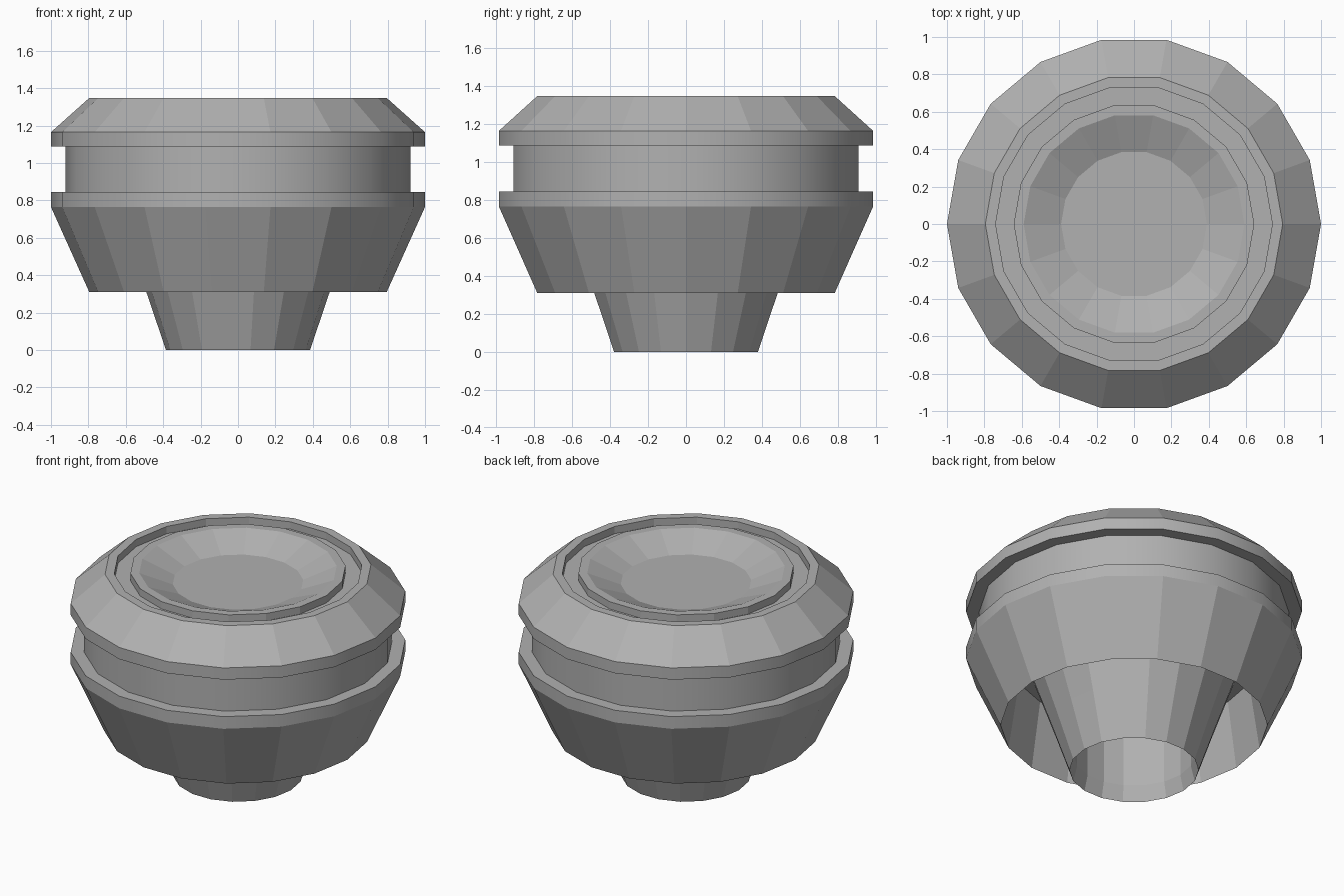
import bpy, bmesh
from math import cos, sin, tau, radians

if "Cube" in bpy.data.objects:
    bpy.data.objects.remove(bpy.data.objects["Cube"])

SIDES = 18
grey = bpy.data.materials.new("dark_grey")
grey.diffuse_color = (0.44, 0.44, 0.44, 1.0)
grey.use_nodes = True
grey.node_tree.nodes["Principled BSDF"].inputs["Base Color"].default_value = grey.diffuse_color


def lathe(name, profile, cap_start=False, cap_end=False, smooth=False):
    """Revolve (radius, z) points; run upward outside and inward on top."""
    bm = bmesh.new()
    rings = [[bm.verts.new((r * cos(tau * i / SIDES), r * sin(tau * i / SIDES), z))
              for i in range(SIDES)] for r, z in profile]
    for a, b in zip(rings, rings[1:]):
        for i in range(SIDES):
            j = (i + 1) % SIDES
            bm.faces.new((a[i], a[j], b[j], b[i]))
    if cap_start:
        bm.faces.new(rings[0][::-1])
    if cap_end:
        bm.faces.new(rings[-1])
    mesh = bpy.data.meshes.new(name)
    bm.to_mesh(mesh)
    bm.free()
    mesh.materials.append(grey)
    ob = bpy.data.objects.new(name, mesh)
    bpy.context.collection.objects.link(ob)
    if smooth:
        bpy.ops.object.select_all(action='DESELECT')
        ob.select_set(True)
        bpy.context.view_layer.objects.active = ob
        bpy.ops.object.shade_smooth_by_angle(angle=radians(30))
    return ob


# Tapered hollow stem
lathe("stem", [(0.36, 0.45), (0.36, 0.10), (0.385, 0.0), (0.49, 0.31), (0.65, 0.765)],
      cap_start=True)

# Hollow underside of the bowl: wall leaning in towards the stem
lathe("bowl_cavity", [(0.64, 0.74), (0.73, 0.74), (0.795, 0.31)])

# Outer bowl
lathe("bowl", [(0.795, 0.31), (1.0, 0.765)])

# Two lips and the recessed waist between them
lathe("lips_and_waist", [(1.0, 0.765), (1.0, 0.845), (0.922, 0.845),
                         (0.922, 1.088), (1.0, 1.088), (1.0, 1.165)], smooth=True)

# Sloped crown, ring groove and shallow dish
lathe("crown", [(1.0, 1.165), (0.795, 1.348), (0.74, 1.348), (0.74, 1.30),
                (0.643, 1.30), (0.643, 1.348), (0.59, 1.348), (0.39, 1.265)], cap_end=True)
